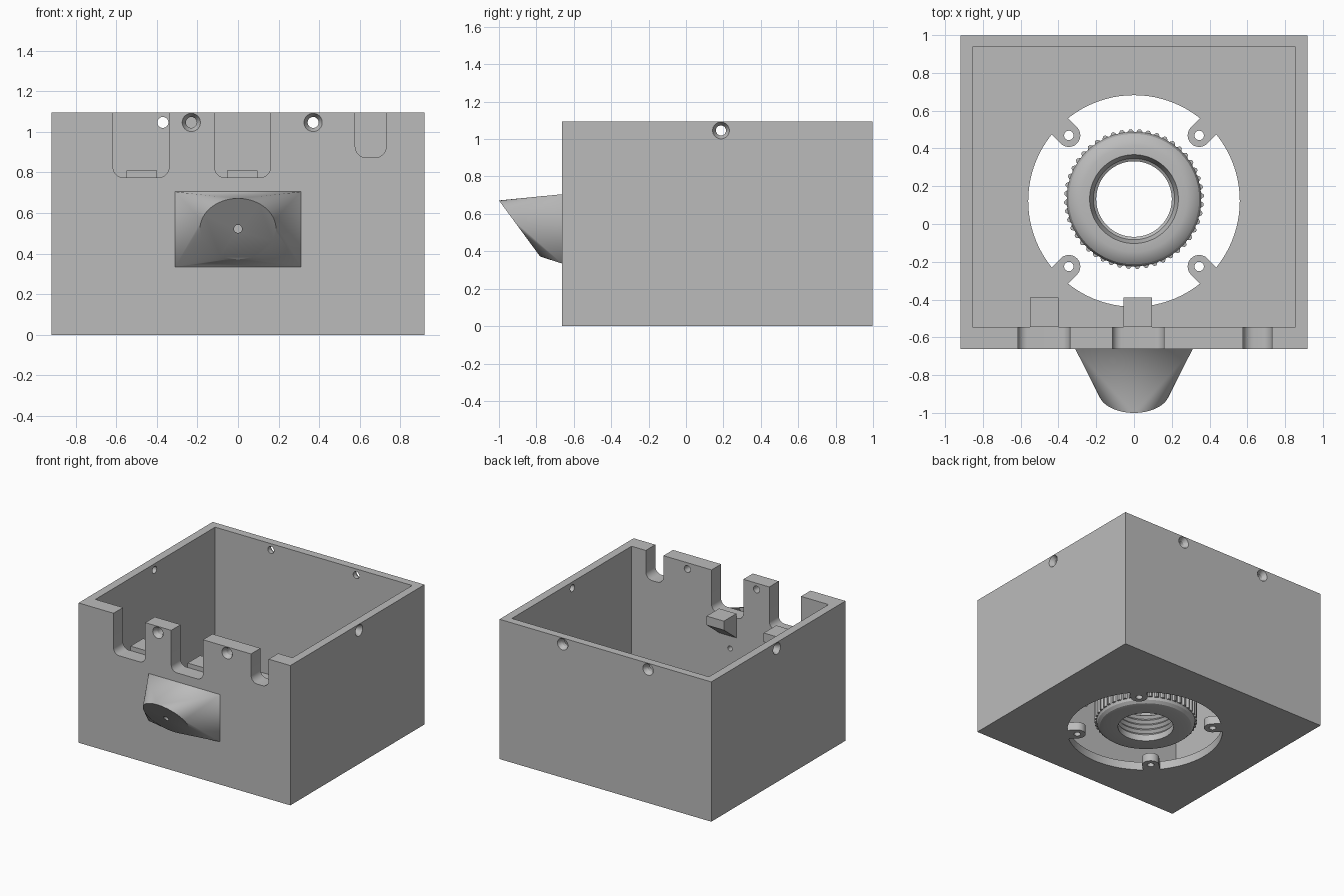
import bpy, bmesh, math
from mathutils import Matrix, Vector

if "Cube" in bpy.data.objects:
    bpy.data.objects.remove(bpy.data.objects["Cube"])

grey = bpy.data.materials.new("light grey")
grey.diffuse_color = (0.5, 0.5, 0.5, 1)
grey.use_nodes = True
grey.node_tree.nodes["Principled BSDF"].inputs["Base Color"].default_value = grey.diffuse_color


def finish(bm, name):
    bmesh.ops.recalc_face_normals(bm, faces=bm.faces)
    me = bpy.data.meshes.new(name)
    bm.to_mesh(me)
    bm.free()
    me.materials.append(grey)
    ob = bpy.data.objects.new(name, me)
    bpy.context.collection.objects.link(ob)
    return ob


def box(name, lo, hi):
    bm = bmesh.new()
    bmesh.ops.create_cube(bm, size=1)
    for v in bm.verts:
        v.co = [lo[i] + (v.co[i] + 0.5) * (hi[i] - lo[i]) for i in range(3)]
    return finish(bm, name)


def rod(name, start, end, r1, r2=None, seg=32):
    """Cylinder or cone frustum between two points."""
    a, b = Vector(start), Vector(end)
    rot = (b - a).to_track_quat('Z', 'Y').to_matrix().to_4x4()
    bm = bmesh.new()
    bmesh.ops.create_cone(bm, cap_ends=True, segments=seg, radius1=r1,
                          radius2=r1 if r2 is None else r2, depth=(b - a).length,
                          matrix=Matrix.Translation((a + b) / 2) @ rot)
    return finish(bm, name)


def prism(name, pts, extrude):
    """Flat outline of 3D points pushed along a vector."""
    bm = bmesh.new()
    f = bm.faces.new([bm.verts.new(p) for p in pts])
    g = bmesh.ops.extrude_face_region(bm, geom=[f])
    bmesh.ops.translate(bm, vec=extrude, verts=[v for v in g['geom'] if isinstance(v, bmesh.types.BMVert)])
    return finish(bm, name)


def cut(ob, tool, keep=False):
    m = ob.modifiers.new("cut", 'BOOLEAN')
    m.operation, m.solver, m.object = 'DIFFERENCE', 'EXACT', tool
    bpy.context.view_layer.objects.active = ob
    bpy.ops.object.modifier_apply(modifier=m.name)
    if not keep:
        bpy.data.objects.remove(tool)


# Open-topped housing with a thicker front wall
X, Y0, Y1, H, T = 0.918, -0.663, 0.998, 1.095, 0.065
YF = -0.545
housing = box("housing", (-X, Y0, 0), (X, Y1, H))
cut(housing, box("cavity", (-0.854, YF, T), (0.854, 0.936, H + 0.2)))

# Round floor opening that leaves four rounded mounting ears
CY = 0.122
opening = rod("opening", (0, CY, -0.1), (0, CY, T + 0.1), 0.56, seg=96)
ears = [(sx * 0.345, CY + sy * 0.347, sx, sy) for sx in (-1, 1) for sy in (-1, 1)]
for x, y, sx, sy in ears:
    base = math.atan2(sy, sx)
    pts = [(x + 0.061 * math.cos(base + math.pi / 2 + math.pi * i / 16),
            y + 0.061 * math.sin(base + math.pi / 2 + math.pi * i / 16), -0.2) for i in range(17)]
    out = Vector((math.cos(base), math.sin(base), 0)) * 0.2
    pts += [Vector(pts[-1]) + out, Vector(pts[0]) + out]
    cut(opening, prism("ear", pts, (0, 0, 0.6)))
cut(housing, opening)
for x, y, _, _ in ears:
    cut(housing, rod("ear_hole", (x, y, -0.1), (x, y, 0.2), 0.025, seg=24))

# Cable slots with rounded bottom corners in the front wall
for x0, x1, z, r in ((-0.615, -0.34, 0.775, 0.05), (-0.115, 0.16, 0.775, 0.05), (0.577, 0.73, 0.873, 0.055)):
    pts = [(x0, -0.75, 1.2)]
    for cx, start in ((x0 + r, math.pi), (x1 - r, 1.5 * math.pi)):
        for i in range(9):
            a = start + i * math.pi / 16
            pts.append((cx + r * math.cos(a), -0.75, z + r + r * math.sin(a)))
    pts.append((x1, -0.75, 1.2))
    cut(housing, prism("slot", pts, (0, 0.25, 0)))

# Countersunk screw holes: outer surface point and inward direction
ZS = 1.046
screws = [((-0.23, Y0, ZS), (0, 1, 0)), ((0.37, Y0, ZS), (0, 1, 0)),
          ((-0.37, Y1, ZS), (0, -1, 0)), ((0.37, Y1, ZS), (0, -1, 0)),
          ((-X, 0.187, ZS), (1, 0, 0)), ((X, 0.187, ZS), (-1, 0, 0))]
for p, d in screws:
    p, d = Vector(p), Vector(d)
    cut(housing, rod("screw_hole", p - d * 0.05, p + d * 0.2, 0.027))
    cut(housing, rod("countersink", p - d * 0.002, p + d * 0.035, 0.046, 0.026))

# Spout: rectangular base blending into a tilted round face
bm = bmesh.new()
for x in (-0.31, 0.31):
    for z in (0.335, 0.705):
        bm.verts.new((x, Y0, z))
centre, tilt = Vector((0, -0.89, 0.522)), Vector((0, -0.11, 0.15))
for i in range(64):
    a = 2 * math.pi * i / 64
    bm.verts.new(centre + Vector((0.187 * math.cos(a), 0, 0)) + tilt * math.sin(a))
bmesh.ops.convex_hull(bm, input=bm.verts)
bmesh.ops.dissolve_limit(bm, angle_limit=0.005, verts=bm.verts, edges=bm.edges)
spout = finish(bm, "spout")

# Pin hole through the spout and the wall
pin = rod("pin_hole", (0, -1.2, 0.522), (0, -0.4, 0.522), 0.02, seg=24)
cut(spout, pin, keep=True)
cut(housing, pin)

# Wedge-shaped ledges behind the two wide slots
for i, x in enumerate((-0.55, -0.055)):
    prism("ledge_%d" % (i + 1), [(x, YF, 0.81), (x, -0.39, 0.81), (x, -0.39, 0.74), (x, YF, 0.62)], (0.15, 0, 0))

# Knurled ring in the floor opening: lathed profile with ribs on the side
profile = [(0.2, 0.03, 0), (0.3, 0.03, 0), (0.33, 0.037, 0), (0.35, 0.055, 0), (0.356, 0.075, 0),
           (0.356, 0.076, 1), (0.356, 0.25, 1), (0.356, 0.251, 0), (0.345, 0.28, 0), (0.32, 0.3, 0),
           (0.28, 0.31, 0), (0.235, 0.31, 0), (0.215, 0.25, 0)]
for i in range(4):  # inner thread grooves
    profile += [(0.2, 0.24 - i * 0.04, 0), (0.218, 0.22 - i * 0.04, 0)]
profile.append((0.2, 0.08, 0))
SEG, RY = 192, 0.132
rib = (0, 0.014, 0.014, 0)
bm = bmesh.new()
loops = []
for i in range(SEG):
    a = 2 * math.pi * i / SEG
    loops.append([bm.verts.new(((r + k * rib[i % 4]) * math.cos(a), RY + (r + k * rib[i % 4]) * math.sin(a), z))
                  for r, z, k in profile])
n = len(profile)
for i in range(SEG):
    p, q = loops[i], loops[(i + 1) % SEG]
    for j in range(n):
        k = (j + 1) % n
        bm.faces.new((p[j], q[j], q[k], p[k]))
finish(bm, "knurled_ring")

# Smooth shading with sharp edges kept
for ob in bpy.context.scene.objects:
    ob.select_set(True)
bpy.context.view_layer.objects.active = housing
bpy.ops.object.shade_smooth_by_angle(angle=math.radians(25))
